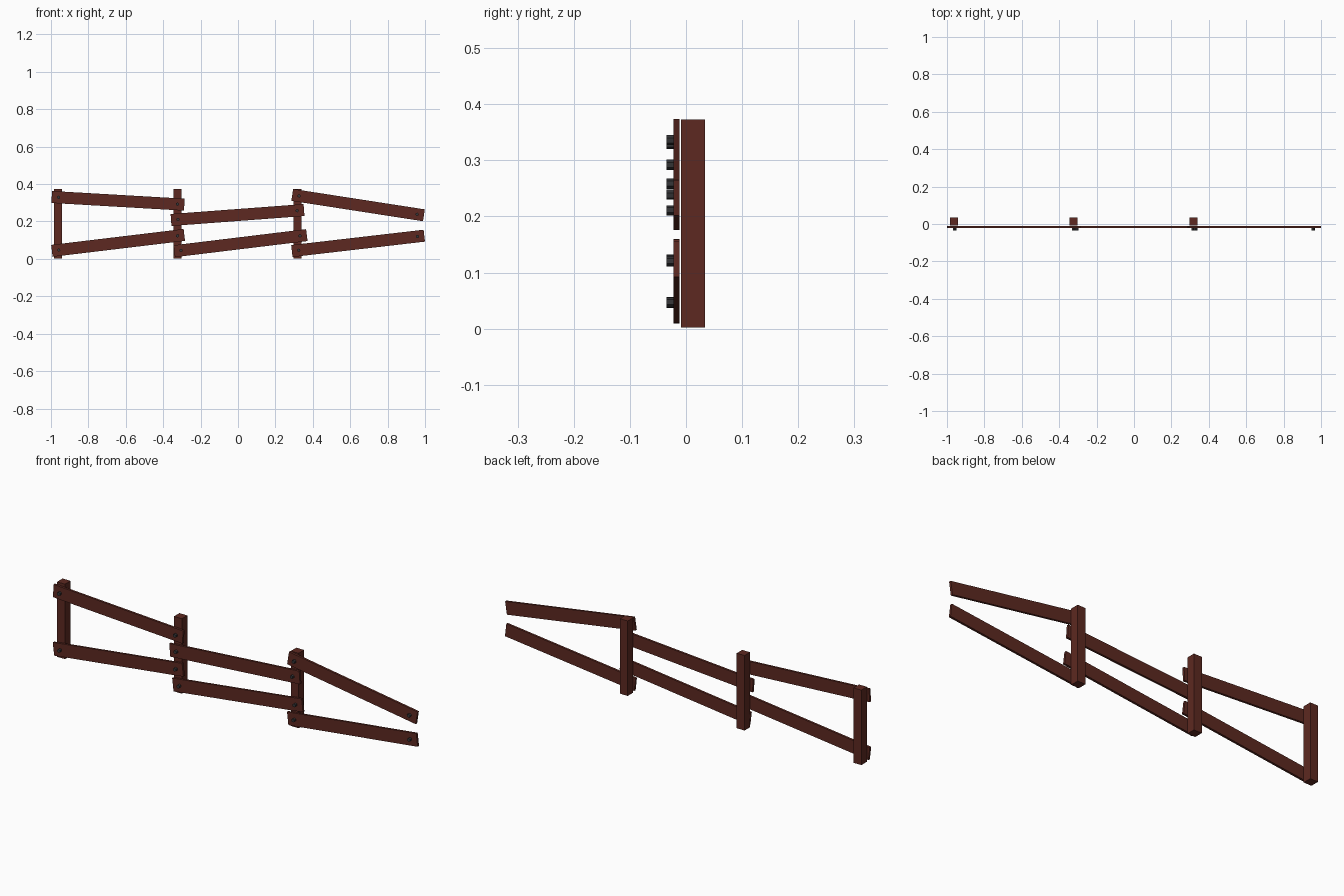
import bpy
from math import atan2, cos, sin, hypot, pi

if "Cube" in bpy.data.objects:
    bpy.data.objects.remove(bpy.data.objects["Cube"])


def material(name, rgb):
    m = bpy.data.materials.new(name)
    m.diffuse_color = (*rgb, 1)
    m.use_nodes = True
    m.node_tree.nodes["Principled BSDF"].inputs["Base Color"].default_value = m.diffuse_color
    return m


WOOD = material("red_brown_wood", (0.11, 0.022, 0.015))
IRON = material("dark_iron", (0.035, 0.035, 0.038))


def box(name, loc, size, tilt=0):
    bpy.ops.mesh.primitive_cube_add(size=1, location=loc, rotation=(0, tilt, 0))
    ob = bpy.context.object
    ob.name = name
    ob.scale = size
    bpy.ops.object.transform_apply(location=False, rotation=False, scale=True)
    ob.data.materials.append(WOOD)


def bolt(x, z, tilt):
    # hexagonal head sunk slightly into the rail
    bpy.ops.mesh.primitive_cylinder_add(vertices=6, radius=0.009, depth=0.017,
                                        location=(x, -0.0265, z),
                                        rotation=(pi / 2, tilt, 0))
    ob = bpy.context.object
    ob.name = "bolt_head"
    ob.data.materials.append(IRON)


# Upright posts
for x in (-0.963, -0.323, 0.317):
    box("post", (x, 0.0125, 0.1875), (0.043, 0.043, 0.371))

# Slanted rails: end centres (x, z) left and right, each with a bolt per end
rails = [
    ("upper_rail", -0.996, 0.331, -0.287, 0.290),
    ("lower_rail", -0.995, 0.043, -0.287, 0.128),
    ("upper_rail", -0.358, 0.208, 0.353, 0.261),
    ("lower_rail", -0.341, 0.041, 0.368, 0.127),
    ("upper_rail", 0.290, 0.342, 0.994, 0.233),
    ("lower_rail", 0.288, 0.042, 0.996, 0.124),
]
for name, x0, z0, x1, z1 in rails:
    length = hypot(x1 - x0, z1 - z0)
    a = atan2(z1 - z0, x1 - x0)
    box(name, ((x0 + x1) / 2, -0.017, (z0 + z1) / 2), (length, 0.011, 0.064), -a)
    for s in (0.037, length - 0.037):
        bolt(x0 + s * cos(a), z0 + s * sin(a), -a)
